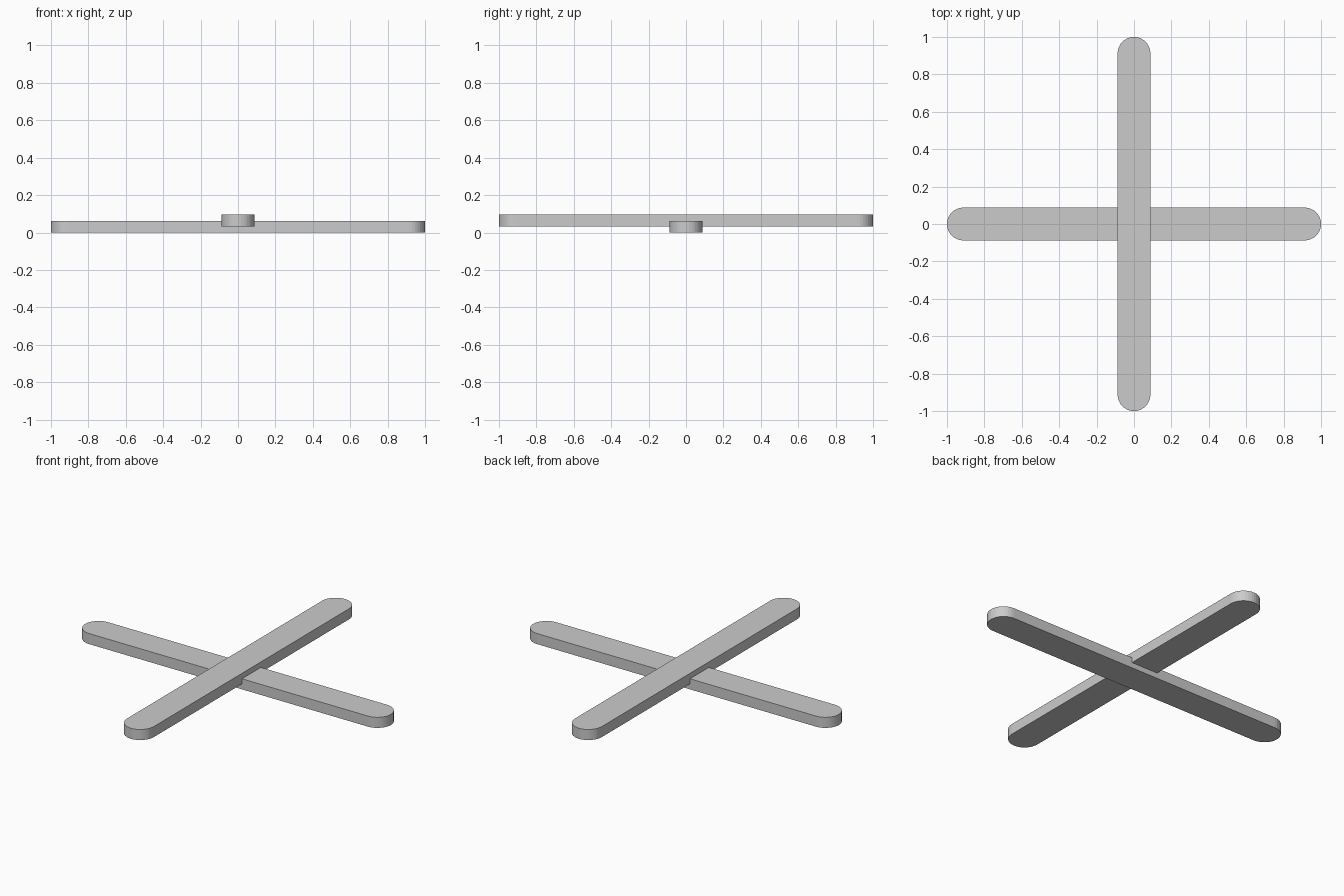
import bpy, bmesh
from math import pi, sin, cos

if "Cube" in bpy.data.objects:
    bpy.data.objects.remove(bpy.data.objects["Cube"])

RADIUS = 0.088      # half the stick width
THICK = 0.0625
SEGMENTS = 16       # sides per rounded end


def stick(name, z, turn):
    """Flat stick with rounded ends, extruded upward from z."""
    bm = bmesh.new()
    outline = []
    for side in (1, -1):
        for i in range(SEGMENTS + 1):
            a = -pi / 2 + pi * i / SEGMENTS
            x = side * (1 - RADIUS + RADIUS * cos(a))
            y = side * RADIUS * sin(a)
            outline.append(bm.verts.new((x, y, 0)))
    base = bm.faces.new(outline)
    top = bmesh.ops.extrude_face_region(bm, geom=[base], use_keep_orig=True)
    verts = [v for v in top["geom"] if isinstance(v, bmesh.types.BMVert)]
    bmesh.ops.translate(bm, verts=verts, vec=(0, 0, THICK))
    bmesh.ops.recalc_face_normals(bm, faces=bm.faces)
    mesh = bpy.data.meshes.new(name)
    bm.to_mesh(mesh)
    bm.free()
    obj = bpy.data.objects.new(name, mesh)
    obj.location.z = z
    obj.rotation_euler.z = turn
    bpy.context.collection.objects.link(obj)


# Two crossed sticks, the upper one notched half way into the lower
stick("lower_stick", 0, 0)
stick("upper_stick", 0.0325, pi / 2)
